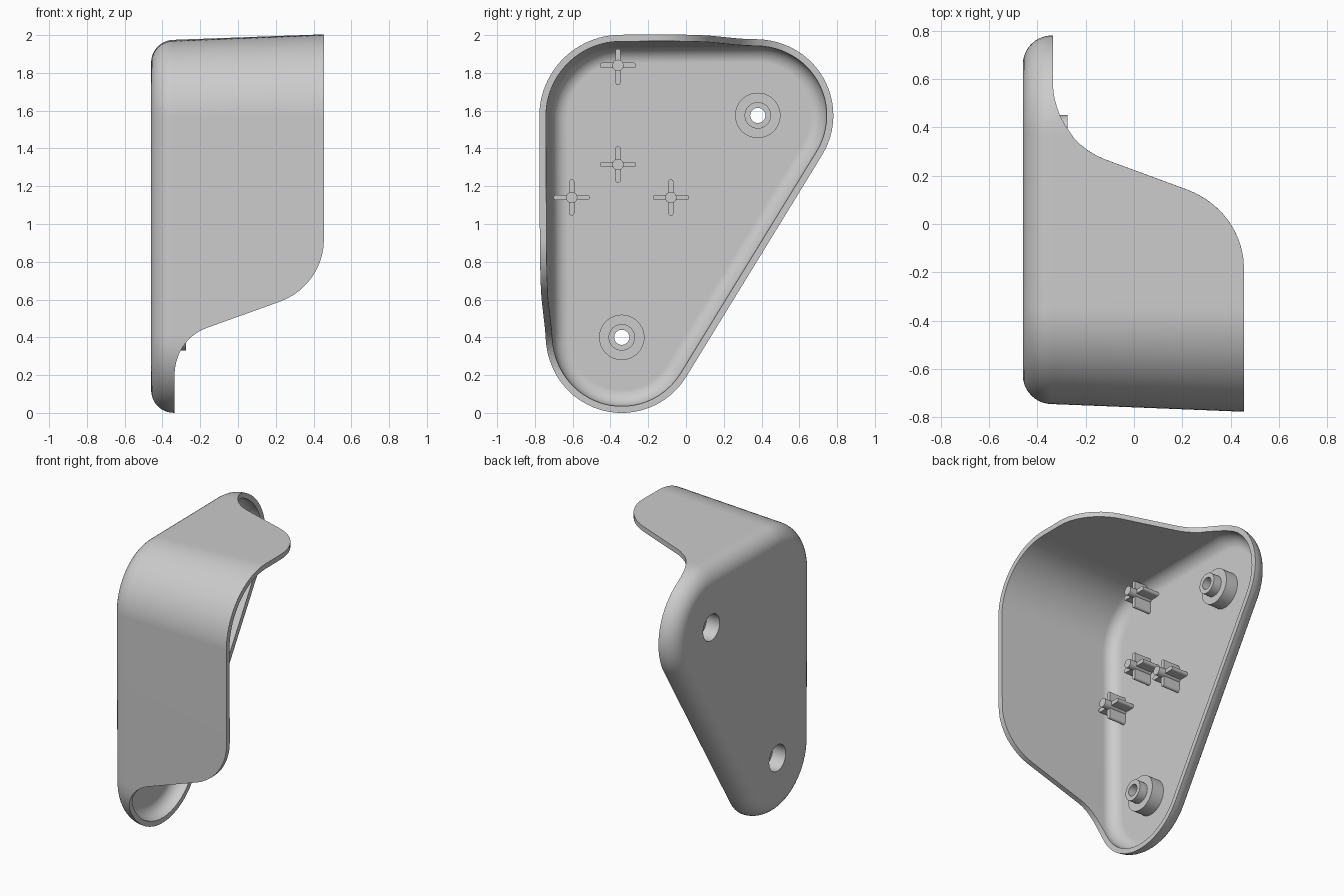
import bpy, bmesh, math
from mathutils import Vector

if "Cube" in bpy.data.objects:
    bpy.data.objects.remove(bpy.data.objects["Cube"])

grey = bpy.data.materials.new("light grey plastic")
grey.diffuse_color = (0.6, 0.6, 0.6, 1)
grey.use_nodes = True
grey.node_tree.nodes["Principled BSDF"].inputs["Base Color"].default_value = grey.diffuse_color

# Corner centres of the rounded triangle, in (y, z)
TOP_BACK, TOP_FRONT, BOTTOM = Vector((0.38, 1.575)), Vector((-0.345, 1.57)), Vector((-0.34, 0.40))
LOW, HIGH, WALL = -0.336, 0.455, 0.035
SEAT = -0.34          # x where the edge fillet meets the wall


def finish(name, bm):
    bmesh.ops.recalc_face_normals(bm, faces=bm.faces)
    me = bpy.data.meshes.new(name)
    bm.to_mesh(me)
    bm.free()
    ob = bpy.data.objects.new(name, me)
    bpy.context.collection.objects.link(ob)
    me.materials.append(grey)
    return ob


def smooth(ob):
    bpy.ops.object.select_all(action='DESELECT')
    ob.select_set(True)
    bpy.context.view_layer.objects.active = ob
    bpy.ops.object.shade_smooth_by_angle(angle=math.radians(32))
    mod = ob.modifiers.new("flat_floors", 'WEIGHTED_NORMAL')
    mod.keep_sharp = True


def bend(p0, p1, p2, w=0.82, n=10):
    """Near-circular arc from p0 to p2 with its corner at p1."""
    pts = []
    for i in range(n + 1):
        t = i / n
        a, b, c = (1 - t) ** 2, 2 * w * t * (1 - t), t * t
        pts.append(tuple((a * p0[k] + b * p1[k] + c * p2[k]) / (a + b + c) for k in (0, 1)))
    return pts


# Rim height along the front wall (by z) and along the top wall (by -y)
front_rim = bend((0.20, LOW), (0.389, LOW), (0.45, -0.17)) + bend((0.59, 0.22), (0.674, HIGH), (0.92, HIGH))
top_rim = bend((-0.59, LOW), (-0.351, LOW), (-0.27, -0.12)) + bend((-0.145, 0.22), (-0.059, HIGH), (0.18, HIGH))


def rim(table, s):
    if s <= table[0][0]:
        return LOW
    for (s0, x0), (s1, x1) in zip(table, table[1:]):
        if s <= s1:
            return x0 + (x1 - x0) * (s - s0) / (s1 - s0)
    return HIGH


def side_angle(p, q):
    d = q - p
    return math.atan2(-d.x, d.y)


def arc(c, a0, a1, height, n=24):
    out = []
    for i in range(n + 1):
        a = a0 + (a1 - a0) * i / n
        nrm = Vector((math.cos(a), math.sin(a)))
        out.append((c, nrm, height(c + nrm * 0.4)))
    return out


def straight(p, q, ang, params, height):
    nrm = Vector((math.cos(ang), math.sin(ang)))
    return [(p.lerp(q, t), nrm, height(p.lerp(q, t))) for t in sorted(params) if 0.01 < t < 0.99]


# Perimeter stations: centre, outward direction, rim height
by_y = lambda p: rim(top_rim, -p.x)
by_z = lambda p: rim(front_rim, p.y)
a_slope = side_angle(BOTTOM, TOP_BACK)
a_top = side_angle(TOP_BACK, TOP_FRONT)
a_front = side_angle(TOP_FRONT, BOTTOM) % (2 * math.pi)
span_y, span_z = TOP_BACK.x - TOP_FRONT.x, TOP_FRONT.y - BOTTOM.y
stations = arc(TOP_BACK, a_slope, a_top, by_y)
stations += straight(TOP_BACK, TOP_FRONT, a_top, {(TOP_BACK.x + s) / span_y for s, _ in top_rim}, by_y)
stations += arc(TOP_FRONT, a_top, a_front, lambda p: HIGH)
stations += straight(TOP_FRONT, BOTTOM, a_front, {(TOP_FRONT.y - s) / span_z for s, _ in front_rim}, by_z)
stations += arc(BOTTOM, a_front, a_slope + 2 * math.pi, by_z)

# Shell: outer fillet, drafted wall, rim, inner wall and inner fillet
bm = bmesh.new()
STEPS = 10
columns = []
for c, nrm, h in stations:
    prof = []
    for i in range(STEPS + 1):
        a = math.pi / 2 * i / STEPS
        prof.append((0.28 + 0.12 * math.sin(a), SEAT - 0.12 * math.cos(a)))
    top = 0.40 + 0.04 * (h - SEAT)
    prof += [(top, h), (top - WALL, h)]
    for i in range(STEPS, -1, -1):
        a = math.pi / 2 * i / STEPS
        prof.append((0.28 + 0.085 * math.sin(a), SEAT - 0.085 * math.cos(a)))
    columns.append([bm.verts.new((x, c.x + nrm.x * r, c.y + nrm.y * r)) for r, x in prof])
for a, b in zip(columns, columns[1:] + columns[:1]):
    for k in range(len(a) - 1):
        bm.faces.new((a[k], b[k], b[k + 1], a[k + 1]))
bm.faces.new([col[0] for col in columns])
bm.faces.new([col[-1] for col in columns])
shell = finish("cover_shell", bm)


def lathe(name, y, z, prof, closed, n=48):
    """Revolve (radius, x) points around an x-parallel axis."""
    bm = bmesh.new()
    rings = [[bm.verts.new((x, y + r * math.cos(2 * math.pi * i / n), z + r * math.sin(2 * math.pi * i / n)))
              for i in range(n)] for r, x in prof]
    pairs = list(zip(rings, rings[1:])) + ([(rings[-1], rings[0])] if closed else [])
    for a, b in pairs:
        for i in range(n):
            j = (i + 1) % n
            bm.faces.new((a[i], a[j], b[j], b[i]))
    if not closed:
        bm.faces.new(rings[0])
        bm.faces.new(rings[-1])
    return finish(name, bm)


# Screw bosses, recessed from the back
for label, y, z in (("upper", 0.38, 1.575), ("lower", -0.34, 0.40)):
    cutter = lathe("hole_cutter", y, z, [(0.105, -0.6), (0.105, -0.38)], False)
    cutter.hide_render = True
    mod = shell.modifiers.new("hole", 'BOOLEAN')
    mod.operation, mod.solver, mod.object = 'DIFFERENCE', 'EXACT', cutter
    bpy.context.view_layer.objects.active = shell
    bpy.ops.object.modifier_apply(modifier=mod.name)
    bpy.data.objects.remove(cutter)
    smooth(lathe(label + "_screw_boss", y, z,
                 [(0.09, -0.46), (0.105, -0.46), (0.105, -0.425), (0.12, -0.425), (0.12, -0.335),
                  (0.07, -0.335), (0.07, -0.275), (0.04, -0.275), (0.04, -0.36), (0.09, -0.36)], True))
smooth(shell)


def prism(bm, pts, x0, x1):
    lo = [bm.verts.new((x0, y, z)) for y, z in pts]
    hi = [bm.verts.new((x1, y, z)) for y, z in pts]
    bm.faces.new(lo)
    bm.faces.new(hi)
    for i in range(len(pts)):
        j = (i + 1) % len(pts)
        bm.faces.new((lo[i], lo[j], hi[j], hi[i]))


def stadium(y, z, half, r, turn):
    """Round-ended bar outline; half is the distance to the end centres."""
    pts = []
    for i in range(18):
        a = -math.pi / 2 + math.pi * (i % 9) / 8 + (math.pi if i > 8 else 0)
        u, v = (half if i < 9 else -half) + r * math.cos(a), r * math.sin(a)
        pts.append((y - v, z + u) if turn else (y + u, z + v))
    return pts


# Cross-shaped locating posts: two crossed fins and a round pin
for i, (y, z) in enumerate(((-0.36, 1.84), (-0.36, 1.315), (-0.605, 1.14), (-0.08, 1.14))):
    bm = bmesh.new()
    for turn in (False, True):
        prism(bm, stadium(y, z - (0.008 if turn and i == 0 else 0), 0.082, 0.014, turn), -0.43, -0.30)
    prism(bm, [(y + 0.03 * math.cos(k * math.pi / 12), z + 0.03 * math.sin(k * math.pi / 12))
               for k in range(24)], -0.43, -0.25)
    smooth(finish("locating_post_%d" % (i + 1), bm))
